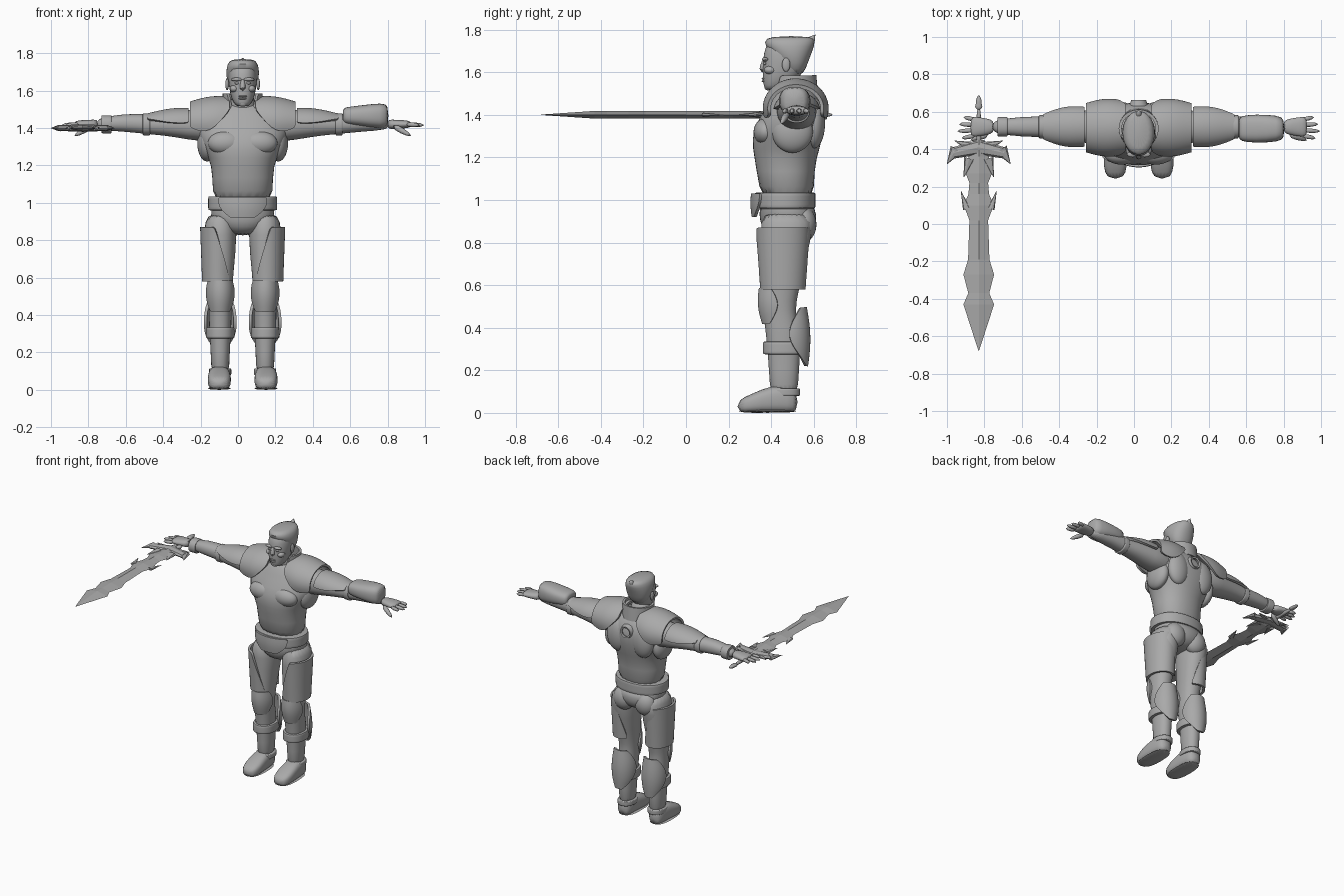
import bpy, bmesh
from math import cos, sin, pi, radians, copysign
from mathutils import Vector, Matrix

cube = bpy.data.objects.get("Cube")
if cube:
    bpy.data.objects.remove(cube, do_unlink=True)

grey = bpy.data.materials.new("plain grey")
grey.use_nodes = True
colour = (0.4, 0.4, 0.4, 1)
grey.diffuse_color = colour
grey.node_tree.nodes["Principled BSDF"].inputs["Base Color"].default_value = colour

# Origins of the two assemblies, and the centre lines that parts are built around
BODY = Vector((.025, 0, 0))
SWORD = Vector((-.83, 0, 1.4))
SPINE, NECK, SKULL = (0, .48), (0, .51), (0, .465)
ARM, SHOULDER, BRACER = (.52, 1.42), (.515, 1.43), (.51, 1.465)
LEG, THIGH, KNEE, CALF, FOOT = (.12, .46), (.13, .455), (.12, .44), (.12, .49), (.125, .05)
BLADE = (0, 0)
parts = []


def place(axis, along, u, v):
    """Turn a ring position into x, y, z for the chosen axis."""
    return {"x": (along, u, v), "y": (u, along, v), "z": (u, v, along)}[axis]


def finish(name, bm, mirror=False, smooth=True, thickness=0, origin=BODY):
    """Store the mesh as an object with its material and modifiers."""
    bmesh.ops.recalc_face_normals(bm, faces=bm.faces)
    mesh = bpy.data.meshes.new(name)
    bm.to_mesh(mesh)
    bm.free()
    obj = bpy.data.objects.new(name, mesh)
    bpy.context.collection.objects.link(obj)
    obj.location = origin
    mesh.materials.append(grey)
    if mirror:
        obj.modifiers.new("mirror", "MIRROR")
    if smooth:
        obj.modifiers.new("smooth", "SUBSURF").levels = 1
    if thickness:
        solid = obj.modifiers.new("thickness", "SOLIDIFY")
        solid.thickness, solid.offset = thickness, 0
    parts.append((obj, smooth))


def bridge(bm, rows, closed):
    """Join neighbouring rows of vertices with quads."""
    for low, high in zip(rows, rows[1:]):
        for i in range(len(low) if closed else len(low) - 1):
            j = (i + 1) % len(low)
            bm.faces.new((low[i], low[j], high[j], high[i]))


def loft(name, axis, centre, rings, sides=20, power=2.2, **options):
    """Closed body; a ring is (along, radius u, radius v, optional shift in v)."""
    bm = bmesh.new()
    rows = []
    for along, radius_u, radius_v, *shift in rings:
        row = []
        for i in range(sides):
            angle = 2 * pi * i / sides
            c, s = (copysign(abs(t) ** (2 / power), t) for t in (cos(angle), sin(angle)))
            u = centre[0] + radius_u * c
            v = centre[1] + radius_v * s + sum(shift)
            row.append(bm.verts.new(place(axis, along, u, v)))
        rows.append(row)
    bridge(bm, rows, closed=True)
    bm.faces.new(rows[0])
    bm.faces.new(rows[-1])
    finish(name, bm, **options)


def band(name, axis, centre, low, high, radius_u, radius_v, **options):
    """Strap around a limb, with its rims turned inward."""
    edge, inset = (high - low) / 6, .015
    inner = (radius_u - inset, radius_v - inset)
    outer = (radius_u, radius_v)
    loft(name, axis, centre, [(low, *inner), (low, *outer), (low + edge, *outer),
                              (high - edge, *outer), (high, *outer), (high, *inner)], **options)


def plate(name, axis, centre, span, first, last, facing, arcs, bulge=0, flare=0, mirror=True):
    """Curved armour plate blended between two arcs, swelling in the middle."""
    bm = bmesh.new()
    rows, steps, segments = [], 6, 16
    for k in range(steps + 1):
        t = k / steps
        along, radius_u, radius_v, arc = (a + (b - a) * t for a, b in
                                          zip((span[0], *first, arcs[0]), (span[1], *last, arcs[1])))
        swell = sin(pi * t)
        size = 1 + bulge * swell
        arc += flare * swell
        row = []
        for i in range(segments + 1):
            angle = radians(facing + arc * (2 * i / segments - 1))
            row.append(bm.verts.new(place(axis, along, centre[0] + radius_u * size * cos(angle),
                                          centre[1] + radius_v * size * sin(angle))))
        rows.append(row)
    bridge(bm, rows, closed=False)
    finish(name, bm, mirror, thickness=.016)


def ball(name, centre, size, mirror=False):
    bm = bmesh.new()
    bmesh.ops.create_uvsphere(bm, u_segments=16, v_segments=10, radius=1)
    bmesh.ops.scale(bm, vec=size, verts=bm.verts)
    bmesh.ops.translate(bm, vec=centre, verts=bm.verts)
    finish(name, bm, mirror)


def spike(name, start, end, base, tip, sides=10, flat=1, **options):
    """Tapered stick between two points."""
    start, end = Vector(start), Vector(end)
    line = end - start
    turn = line.to_track_quat("Z", "Y").to_matrix().to_4x4()
    bm = bmesh.new()
    bmesh.ops.create_cone(bm, cap_ends=True, segments=sides, radius1=base, radius2=tip,
                          depth=line.length, matrix=Matrix.Translation((start + end) / 2) @ turn)
    bmesh.ops.scale(bm, vec=(1, 1, flat), verts=bm.verts)
    finish(name, bm, **options)


# Torso, with chest and back muscles
loft("torso", "z", SPINE, [(.97, .17, .13), (1.15, .16, .135, -.015), (1.24, .18, .16, -.01),
                           (1.33, .24, .17), (1.42, .255, .145, .03), (1.49, .2, .11, .03),
                           (1.54, .09, .07, .03)])
ball("chest_muscle", (.09, .375, 1.32), (.1, .06, .065), mirror=True)
ball("shoulder_blade", (.1, .6, 1.36), (.085, .055, .12), mirror=True)
ball("side_muscle", (.19, .5, 1.32), (.055, .1, .1), mirror=True)

# Round socket in the middle of the back
bm = bmesh.new()
bmesh.ops.create_cone(bm, segments=24, radius1=.045, radius2=.035, depth=.03,
                      matrix=Matrix.Translation((0, .645, 1.42)) @ Matrix.Rotation(-pi / 2, 4, "X"))
finish("back_socket", bm, thickness=.012)

# Neck, head and swept-back hair
loft("neck", "z", SPINE, [(1.46, .085, .08, .02), (1.52, .065, .065), (1.6, .06, .06)])
loft("head", "z", SKULL, [(1.515, .03, .035, -.06), (1.535, .05, .06, -.04), (1.58, .068, .092, -.015),
                          (1.65, .078, .105), (1.72, .076, .097), (1.755, .045, .06)])
loft("hair", "z", SKULL, [(1.58, .055, .04, .045), (1.65, .085, .07, .04), (1.7, .09, .105, .025),
                          (1.745, .083, .125, .02), (1.77, .06, .1, .03)])
spike("hair_tuft", (0, .55, 1.7), (0, .61, 1.78), .05, .004)
spike("nose", (0, .37, 1.67), (0, .357, 1.595), .008, .024)
ball("brow", (.032, .372, 1.66), (.032, .016, .01), mirror=True)
ball("eye", (.03, .372, 1.64), (.014, .01, .007), mirror=True)
ball("cheek", (.045, .395, 1.61), (.025, .03, .02), mirror=True)
for lip, height in (("upper_lip", 1.57), ("lower_lip", 1.558)):
    ball(lip, (0, .367, height), (.023, .012, .006))
ball("chin", (0, .385, 1.53), (.025, .018, .016))
ball("ear", (.083, .47, 1.635), (.01, .02, .033), mirror=True)

# Collar and layered shoulder armour
plate("collar", "z", NECK, (1.49, 1.585), (.1, .105), (.1, .095), facing=90, arcs=(145, 130), mirror=False)
plate("shoulder_guard", "x", SHOULDER, (.07, .28), (.14, .13), (.125, .105),
      facing=90, arcs=(60, 105), bulge=.12, flare=25)
plate("upper_arm_plate", "x", ARM, (.29, .51), (.1, .08), (.07, .05),
      facing=90, arcs=(85, 60), bulge=.15, flare=10)

# Arms with bands; the left forearm alone carries the large bracer
loft("arm", "x", ARM, [(.12, .11, .1, -.01), (.3, .085, .08), (.42, .07, .06), (.52, .054, .052),
                       (.62, .055, .05, .01), (.8, .035, .03)], mirror=True)
band("elbow_band", "x", ARM, .495, .535, .063, .06, mirror=True)
band("right_wrist_band", "x", ARM, -.755, -.7, .053, .049)
loft("left_bracer", "x", BRACER, [(.535, .052, .035), (.545, .068, .047), (.62, .078, .055),
                                  (.75, .072, .072), (.78, .05, .055)], power=2.6)

# Open hands
loft("palm", "x", ARM, [(.77, .035, .028), (.82, .046, .024), (.88, .055, .022), (.9, .05, .014)],
     mirror=True)
fingers = {"index_finger": .95, "middle_finger": .975, "ring_finger": .965, "little_finger": .94}
for i, (name, reach) in enumerate(fingers.items()):
    across = i - 1.5
    spike(name, (.87, .515 + .028 * across, 1.42), (reach, .515 + .038 * across, 1.415),
          .016, .011, mirror=True)
spike("thumb", (.8, .48, 1.415), (.905, .445, 1.355), .024, .01, mirror=True)

# Hips, belt and buckle
loft("hips", "z", SPINE, [(.99, .168, .13, -.01), (.93, .18, .137), (.87, .14, .13), (.825, .06, .08)])
ball("buttock", (.085, .55, .885), (.08, .065, .085), mirror=True)
band("belt", "z", SKULL, .96, 1.035, .187, .145)
plate("buckle", "z", SKULL, (.92, 1.03), (.175, .148), (.187, .152),
      facing=-90, arcs=(20, 42), bulge=.03, flare=8, mirror=False)

# Legs with thigh, knee and calf armour
loft("leg", "z", LEG, [(.95, .07, .12, .01), (.85, .095, .125, .015), (.62, .07, .09, -.01),
                       (.52, .065, .083, -.025), (.45, .06, .075, -.02), (.35, .062, .083),
                       (.2, .05, .07), (.06, .05, .067)], mirror=True)
plate("thigh_guard", "z", THIGH, (.58, .87), (.08, .1), (.09, .12), facing=0, arcs=(135, 78))
plate("knee_pad", "z", KNEE, (.42, .585), (.055, .075), (.065, .09),
      facing=-90, arcs=(55, 65), bulge=.15, flare=25)
band("shin_strap", "z", LEG, .275, .335, .077, .1, mirror=True)
plate("calf_guard", "z", CALF, (.22, .495), (.068, .075), (.066, .07),
      facing=90, arcs=(20, 50), bulge=.2, flare=60)

# Boots with ankle cuff and sole
loft("boot", "y", FOOT, [(.525, .04, .045), (.48, .055, .065, .015), (.4, .06, .065, .015),
                         (.31, .066, .045, -.005), (.24, .045, .03, -.02)], power=2.8, mirror=True)
band("ankle_cuff", "z", LEG, .08, .115, .06, .077, mirror=True)
loft("sole", "z", FOOT, [(0, .066, .143, .333), (.016, .067, .145, .333)], power=2.6, mirror=True)

# Sword: faceted blade, barbs, horned guard, grip and pommel
outline = [(-.68, .001), (-.43, .082), (-.37, .056), (-.27, .082), (-.19, .057), (.02, .05),
           (.1, .08), (.16, .055), (.22, .05), (.27, .07), (.36, .055), (.45, .03)]
loft("blade", "y", BLADE, [(y, width, min(.018, width)) for y, width in outline],
     sides=4, power=2, smooth=False, origin=SWORD)
barbs = {"blade_barb": ((.065, .08), (.095, .176), .02, .001),
         "base_barb": ((.05, .35), (.08, .25), .03, .001),
         "guard_arm": ((0, .41), (.135, .38), .04, .03),
         "guard_horn": ((.12, .4), (.17, .32), .035, .001),
         "guard_thorn": ((.03, .41), (.13, .445), .03, .001)}
for name, (start, end, base, tip) in barbs.items():
    spike(name, (*start, 0), (*end, 0), base, tip, sides=8, flat=.5,
          mirror=True, smooth=False, origin=SWORD)
loft("grip", "y", BLADE, [(.42, .016, .016), (.5, .013, .013), (.63, .013, .013)], sides=10, origin=SWORD)
loft("pommel", "y", BLADE, [(.61, .008, .008), (.625, .026, .014), (.645, .014, .012),
                            (.66, .02, .014), (.69, .003, .003)], sides=8, origin=SWORD)

# Bake modifiers, then smooth while keeping hard armour edges
graph = bpy.context.evaluated_depsgraph_get()
for obj, smooth in parts:
    baked = bpy.data.meshes.new_from_object(obj.evaluated_get(graph))
    obj.modifiers.clear()
    obj.data = baked
    if smooth:
        baked.shade_smooth()
        baked.set_sharp_from_angle(angle=radians(45))
